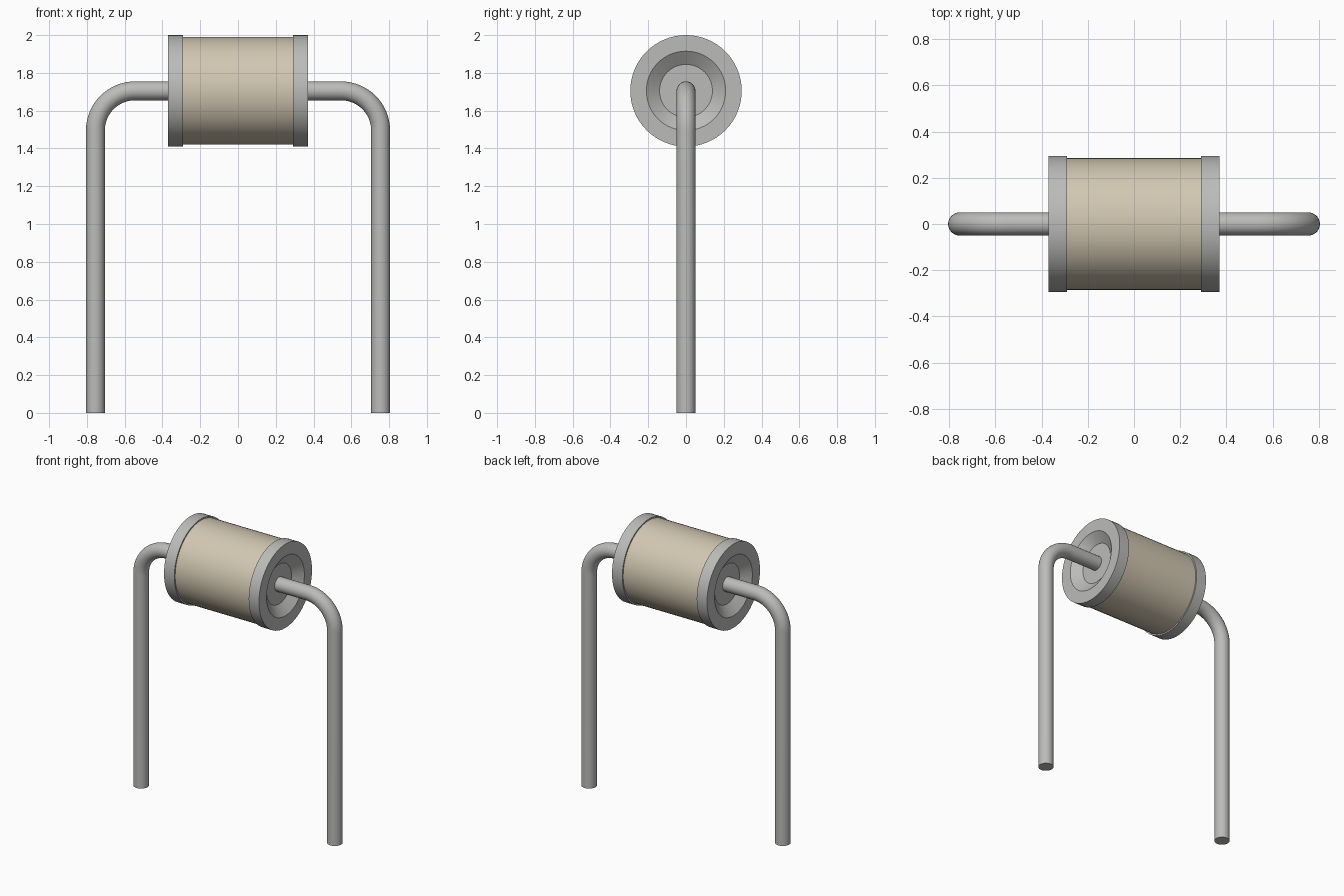
import bpy
import bmesh
from math import sin, cos, pi
from mathutils import Matrix, Vector

cube = bpy.data.objects.get("Cube")
if cube:
    bpy.data.objects.remove(cube, do_unlink=True)

AXIS_Z = 1.705      # height of the body axis
WIRE_R = 0.05
LEG_X = 0.755
BEND_R = 0.21


def make_material(name, colour):
    mat = bpy.data.materials.new(name)
    mat.use_nodes = True
    mat.diffuse_color = colour
    mat.node_tree.nodes["Principled BSDF"].inputs["Base Color"].default_value = colour
    return mat


metal = make_material("grey metal", (0.50, 0.50, 0.49, 1))
ceramic = make_material("tan ceramic", (0.64, 0.57, 0.44, 1))


def finish(obj, mat):
    obj.data.materials.clear()
    obj.data.materials.append(mat)
    bpy.ops.object.select_all(action="DESELECT")
    obj.select_set(True)
    bpy.context.view_layer.objects.active = obj
    bpy.ops.object.shade_smooth_by_angle(angle=pi / 7)


def lathe(name, profile, mat, side=1):
    """Spin (x, radius) points around the body axis."""
    bm = bmesh.new()
    verts = [bm.verts.new((side * x, 0, r)) for x, r in profile]
    edges = [bm.edges.new(pair) for pair in zip(verts, verts[1:])]
    bmesh.ops.spin(bm, geom=verts + edges, cent=(0, 0, 0), axis=(1, 0, 0),
                   angle=2 * pi, steps=64, use_duplicate=False)
    bmesh.ops.remove_doubles(bm, verts=bm.verts, dist=0.0001)
    bmesh.ops.recalc_face_normals(bm, faces=bm.faces)
    bmesh.ops.translate(bm, verts=bm.verts, vec=(0, 0, AXIS_Z))
    mesh = bpy.data.meshes.new(name)
    bm.to_mesh(mesh)
    bm.free()
    obj = bpy.data.objects.new(name, mesh)
    bpy.context.collection.objects.link(obj)
    finish(obj, mat)


def bent_wire(name, side):
    """Round wire leaving the cap, bending down and running to the ground."""
    path = [(0.30, AXIS_Z)]
    for i in range(17):
        a = pi / 2 * (1 - i / 16)
        path.append((LEG_X - BEND_R + BEND_R * cos(a),
                     AXIS_Z - BEND_R + BEND_R * sin(a)))
    path.append((LEG_X, 0))

    bm = bmesh.new()
    rings = []
    for i, (x, z) in enumerate(path):
        before, after = path[max(i - 1, 0)], path[min(i + 1, len(path) - 1)]
        # the bend's own ends keep the direction of the straight runs
        if i == 1:
            after = (x + 1, z)
        elif i == len(path) - 2:
            before = (x, z + 1)
        d = Vector((after[0] - before[0], 0, after[1] - before[1]))
        if i == 1:
            d = Vector((1, 0, 0))
        elif i == len(path) - 2:
            d = Vector((0, 0, -1))
        d.normalize()
        out = Vector((-d.z, 0, d.x))
        ring = []
        for k in range(32):
            t = 2 * pi * k / 32
            offset = out * cos(t) + Vector((0, sin(t), 0))
            ring.append(bm.verts.new(Vector((x, 0, z)) + offset * WIRE_R))
        rings.append(ring)
    for a, b in zip(rings, rings[1:]):
        for k in range(32):
            n = (k + 1) % 32
            bm.faces.new((a[k], a[n], b[n], b[k]))
    bm.faces.new(rings[0])
    bm.faces.new(rings[-1])
    bm.transform(Matrix.Scale(side, 4, (1, 0, 0)))
    bmesh.ops.recalc_face_normals(bm, faces=bm.faces)
    mesh = bpy.data.meshes.new(name)
    bm.to_mesh(mesh)
    bm.free()
    obj = bpy.data.objects.new(name, mesh)
    bpy.context.collection.objects.link(obj)
    finish(obj, metal)


# Ceramic barrel
lathe("body", [(-0.30, 0), (-0.30, 0.285), (0.30, 0.285), (0.30, 0)], ceramic)

# Dished end caps and bent leads, one on each side
cap_profile = [(0.29, 0), (0.29, 0.295), (0.37, 0.295), (0.37, 0.21),
               (0.32, 0.14), (0.32, 0)]
for label, side in (("left", 1), ("right", -1)):
    lathe(label + "_end_cap", cap_profile, metal, side)
    bent_wire(label + "_lead", side)
